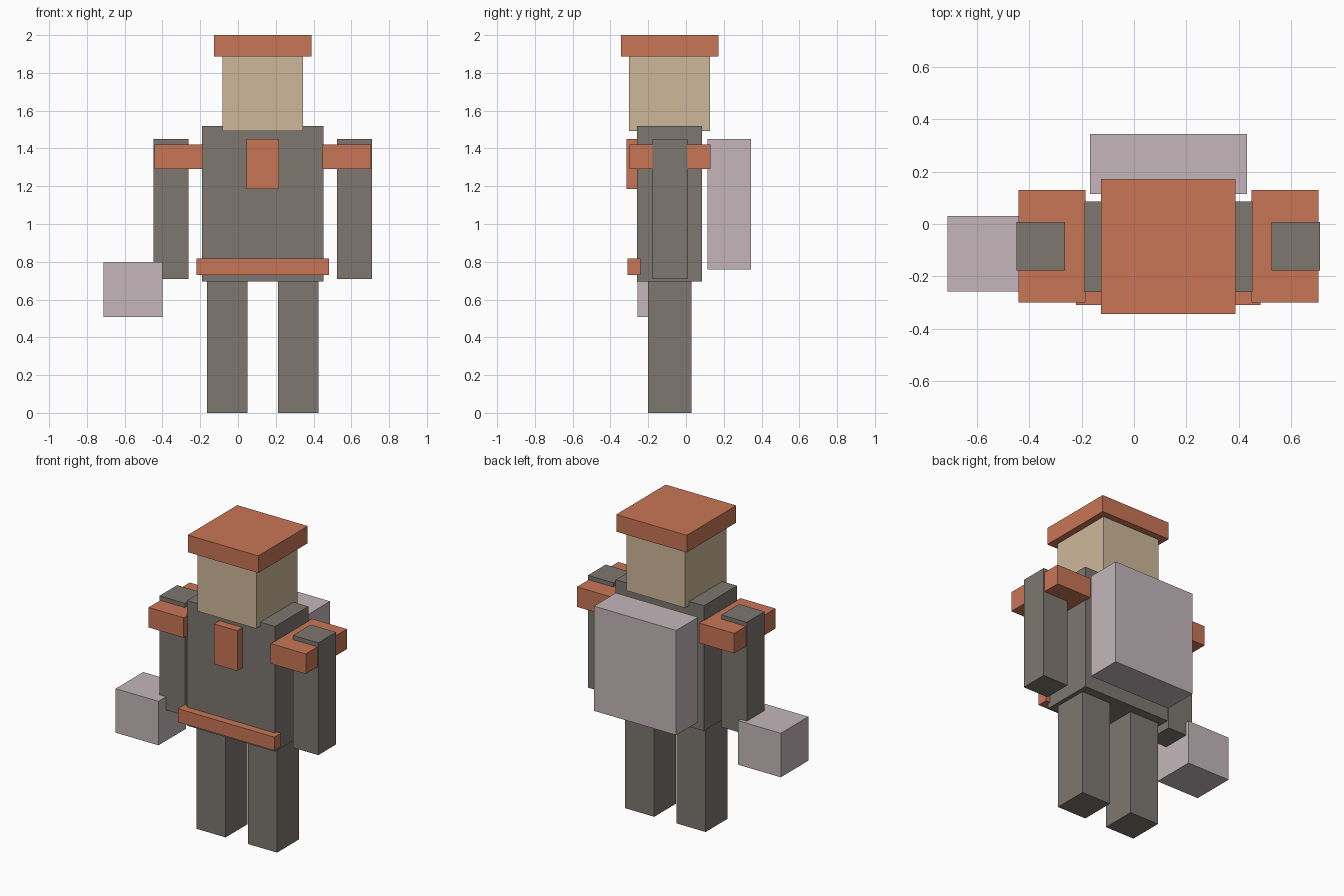
import bpy
import bmesh
from mathutils import Matrix, Vector

if "Cube" in bpy.data.objects:
    bpy.data.objects.remove(bpy.data.objects["Cube"])

CX = 0.131  # the body's own mirror plane


def material(name, rgb):
    m = bpy.data.materials.new(name)
    m.diffuse_color = (*rgb, 1)
    m.use_nodes = True
    m.node_tree.nodes["Principled BSDF"].inputs["Base Color"].default_value = m.diffuse_color
    return m


SUIT = material("suit_grey", (0.205, 0.184, 0.159))
TRIM = material("trim_orange", (0.58, 0.18, 0.092))
SKIN = material("skin_tan", (0.62, 0.477, 0.324))
GEAR = material("gear_mauve", (0.554, 0.47, 0.493))


def box(name, mat, x, y, z):
    """Axis-aligned box from (min, max) ranges."""
    lo, hi = Vector((x[0], y[0], z[0])), Vector((x[1], y[1], z[1]))
    bm = bmesh.new()
    bmesh.ops.create_cube(bm, size=1, matrix=Matrix.Diagonal((*(hi - lo), 1)))
    mesh = bpy.data.meshes.new(name)
    bm.to_mesh(mesh)
    bm.free()
    mesh.materials.append(mat)
    ob = bpy.data.objects.new(name, mesh)
    ob.location = (lo + hi) / 2
    bpy.context.collection.objects.link(ob)


def centred(name, mat, half, y, z):
    box(name, mat, (CX - half, CX + half), y, z)


def pair(name, mat, inner, outer, y, z):
    """Left and right copies, mirrored about the body's plane."""
    box(name + "_right", mat, (CX - outer, CX - inner), y, z)
    box(name + "_left", mat, (CX + inner, CX + outer), y, z)


# Body and head
centred("torso", SUIT, 0.321, (-0.26, 0.086), (0.695, 1.52))
centred("head", SKIN, 0.214, (-0.301, 0.128), (1.493, 1.887))
centred("hat", TRIM, 0.257, (-0.343, 0.172), (1.887, 2.0))

# Limbs and shoulder pads
pair("leg", SUIT, 0.081, 0.294, (-0.2, 0.028), (0, 0.695))
pair("arm", SUIT, 0.394, 0.579, (-0.178, 0.007), (0.71, 1.45))
pair("shoulder_pad", TRIM, 0.317, 0.573, (-0.3, 0.129), (1.29, 1.422))

# Front trim
centred("chest_badge", TRIM, 0.085, (-0.316, -0.25), (1.186, 1.45))
centred("belt", TRIM, 0.352, (-0.31, -0.24), (0.73, 0.818))

# Carried gear
centred("backpack", GEAR, 0.3, (0.115, 0.343), (0.76, 1.45))
box("hand_box", GEAR, (-0.712, -0.4), (-0.257, 0.03), (0.508, 0.798))
